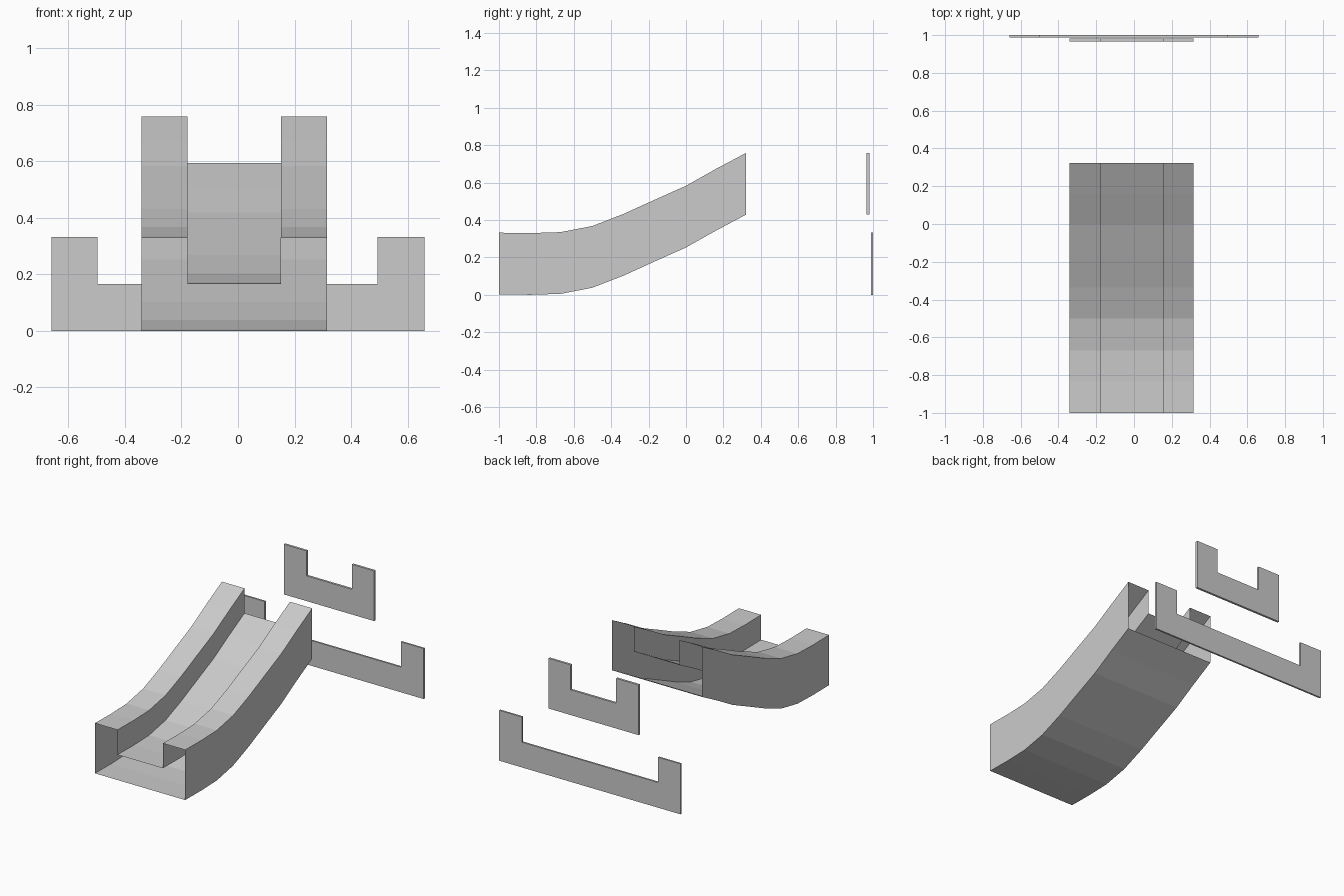
import bpy
import bmesh

if "Cube" in bpy.data.objects:
    bpy.data.objects.remove(bpy.data.objects["Cube"])


def u_profile(x0, x1, inner0, inner1, height, floor):
    """U-shaped outline as (x, z) points, bottom at z = 0."""
    return [(x0, 0), (x1, 0), (x1, height), (inner1, height),
            (inner1, floor), (inner0, floor), (inner0, height), (x0, height)]


def sweep(name, profile, stations, capped):
    """Carry the outline through (y, z offset) stations, flat shaded."""
    bm = bmesh.new()
    rings = [[bm.verts.new((x, y, z + dz)) for x, z in profile]
             for y, dz in stations]
    n = len(profile)
    for a, b in zip(rings, rings[1:]):
        for i in range(n):
            j = (i + 1) % n
            bm.faces.new((a[i], b[i], b[j], a[j]))
    if capped:
        bm.faces.new(rings[0])
        bm.faces.new(rings[-1][::-1])
    bmesh.ops.recalc_face_normals(bm, faces=bm.faces)
    # An open tube has no reliable inside: make the underside face down
    bm.faces.ensure_lookup_table()
    if bm.faces[0].normal.z > 0:
        bmesh.ops.reverse_faces(bm, faces=bm.faces)
    mesh = bpy.data.meshes.new(name)
    bm.to_mesh(mesh)
    bm.free()
    obj = bpy.data.objects.new(name, mesh)
    bpy.context.collection.objects.link(obj)
    return obj


# Curved channel, a hollow shell open at both ends
channel = u_profile(-0.342, 0.315, -0.178, 0.153, 0.33, 0.166)
path = [(-1.0, 0.002), (-0.83, 0.0), (-0.67, 0.005), (-0.5, 0.038),
        (-0.335, 0.102), (-0.17, 0.177), (0.0, 0.253), (0.16, 0.343),
        (0.322, 0.429)]
sweep("ramp_channel", channel, path, False)

# Thin U-shaped plates standing behind the ramp
sweep("upper_plate", channel, [(0.966, 0.429), (0.981, 0.429)], True)
wide = u_profile(-0.66, 0.66, -0.497, 0.494, 0.332, 0.166)
sweep("lower_plate", wide, [(0.988, 0), (1.0, 0)], True)
